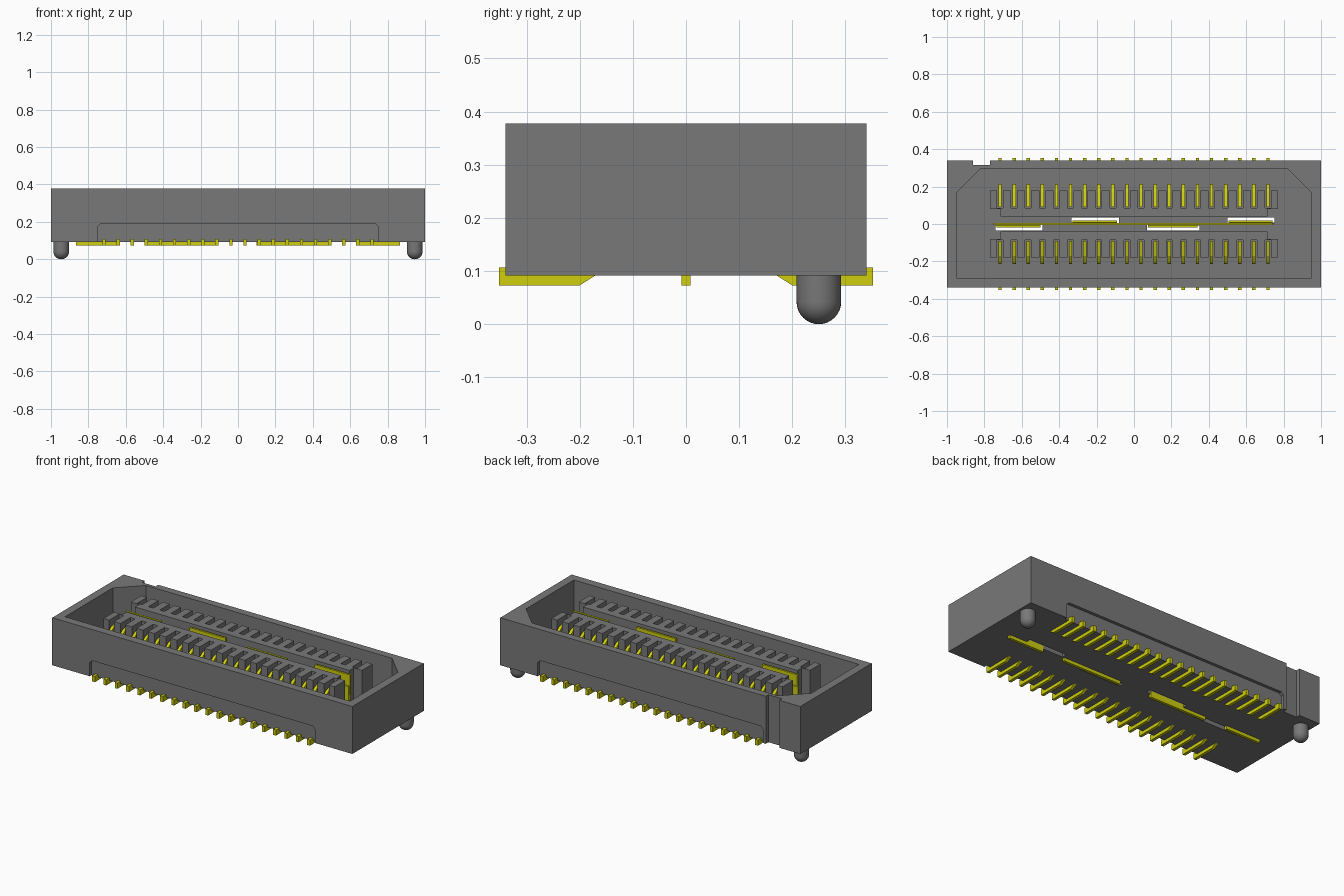
import bpy, bmesh, math
from mathutils import Vector

cube = bpy.data.objects.get("Cube")
if cube:
    bpy.data.objects.remove(cube, do_unlink=True)


def material(name, rgb):
    m = bpy.data.materials.new(name)
    m.use_nodes = True
    m.diffuse_color = (*rgb, 1)
    m.node_tree.nodes["Principled BSDF"].inputs["Base Color"].default_value = (*rgb, 1)
    return m


GREY = material("dark grey plastic", (0.19, 0.19, 0.19))
GOLD = material("yellow gold", (0.62, 0.62, 0.004))


def add_prism(bm, pts, axis, lo, hi):
    """Extrude a 2D outline along x (pts are y,z), y (x,z) or z (x,y)."""
    place = {"x": lambda a, b, d: (d, a, b),
             "y": lambda a, b, d: (a, d, b),
             "z": lambda a, b, d: (a, b, d)}[axis]
    face = bm.faces.new([bm.verts.new(place(a, b, lo)) for a, b in pts])
    new = bmesh.ops.extrude_face_region(bm, geom=[face])["geom"]
    shift = Vector(place(0, 0, hi - lo))
    bmesh.ops.translate(bm, vec=shift, verts=[v for v in new if isinstance(v, bmesh.types.BMVert)])


def rect(a0, a1, b0, b1):
    return [(a0, b0), (a1, b0), (a1, b1), (a0, b1)]


def finish(name, bm, mat):
    bmesh.ops.recalc_face_normals(bm, faces=bm.faces)
    me = bpy.data.meshes.new(name)
    bm.to_mesh(me)
    bm.free()
    me.materials.append(mat)
    ob = bpy.data.objects.new(name, me)
    bpy.context.collection.objects.link(ob)
    return ob


def prism(name, pts, axis, lo, hi, mat):
    bm = bmesh.new()
    add_prism(bm, pts, axis, lo, hi)
    return finish(name, bm, mat)


def cut(target, pts, axis, lo, hi):
    cutter = prism("cutter", pts, axis, lo, hi, GREY)
    cutter.hide_render = True
    mod = target.modifiers.new("cut", "BOOLEAN")
    mod.operation, mod.solver, mod.object = "DIFFERENCE", "EXACT", cutter
    bpy.context.view_layer.objects.active = target
    bpy.ops.object.modifier_apply(modifier=mod.name)
    bpy.data.objects.remove(cutter, do_unlink=True)


BASE, TOP, FLOOR = 0.092, 0.378, 0.15
PITCH = 0.0754
PIN_X = [(i - 9.5) * PITCH for i in range(20)]
# Ground contacts: x start, x end, side of the centre line
CONTACTS = [(-0.74, -0.50, -1), (-0.335, -0.09, 1), (0.07, 0.34, -1), (0.50, 0.74, 1)]

# Housing with chamfered cavity, key notch, side recesses and floor openings
housing = prism("housing", rect(-1, 1, -0.34, 0.34), "z", BASE, TOP, GREY)
cut(housing, [(-0.95, -0.29), (0.95, -0.29), (0.95, 0.165), (0.82, 0.295),
              (-0.82, 0.295), (-0.95, 0.165)], "z", FLOOR, 0.5)
cut(housing, rect(-0.86, -0.77, 0.315, 0.4), "z", 0, 0.5)
recess = [(-0.75, 0.05), (0.75, 0.05), (0.75, 0.175), (0.735, 0.19), (-0.735, 0.19), (-0.75, 0.175)]
for lo, hi in ((-0.4, -0.322), (0.322, 0.4)):
    cut(housing, recess, "y", lo, hi)
for x0, x1, s in CONTACTS:
    cut(housing, rect(x0, x1 + 0.01, *sorted((s * 0.006, s * 0.036))), "z", 0, 0.3)

# Slotted contact combs, mirrored front and back
for name, s in (("front_comb", -1), ("back_comb", 1)):
    outline = [(0.77, 0.18), (0.77, 0.08), (0.715, 0.08), (0.715, 0.04),
               (-0.715, 0.04), (-0.715, 0.08), (-0.77, 0.08), (-0.77, 0.18)]
    for x in PIN_X:
        outline += [(x - 0.016, 0.18), (x - 0.016, 0.086), (x + 0.016, 0.086), (x + 0.016, 0.18)]
    prism(name, [(x, s * y) for x, y in outline], "z", FLOOR - 0.01, TOP - 0.004, GREY)

# Signal pins: flat solder tail below, curved spring above
tail = [(0.352, 0.073), (0.352, 0.107), (0.17, 0.107), (0.17, 0.092), (0.20, 0.073)]
spring = [(0.155, 0.14), (0.175, 0.14), (0.208, 0.25), (0.215, 0.285), (0.205, 0.31), (0.17, 0.335),
          (0.09, 0.355), (0.09, 0.34), (0.16, 0.318), (0.188, 0.298), (0.195, 0.28), (0.188, 0.25)]
for name, s in (("front_pins", -1), ("back_pins", 1)):
    bm = bmesh.new()
    for x in PIN_X:
        for shape in (tail, spring):
            add_prism(bm, [(s * y, z) for y, z in shape], "x", x - 0.009, x + 0.009)
    finish(name, bm, GOLD)

# Central ground blade, its raised contacts and its solder feet
prism("ground_blade", rect(-0.75, 0.74, -0.006, 0.006), "z", 0.10, 0.30, GOLD)
bm = bmesh.new()
for x0, x1, s in CONTACTS:
    bulge = [(0, 0.18), (0.02, 0.24), (0.02, 0.365), (0.008, 0.365), (0.008, 0.25), (0, 0.22)]
    add_prism(bm, [(s * y, z) for y, z in bulge], "x", x0 + 0.005, x1)
finish("ground_contacts", bm, GOLD)
bm = bmesh.new()
for x0, x1 in ((-0.865, -0.635), (-0.49, -0.11), (0.10, 0.49), (0.635, 0.865)):
    add_prism(bm, rect(x0, x1, -0.008, 0.008), "z", 0.073, 0.11)
finish("ground_feet", bm, GOLD)

# Round-ended locating pegs
R, STEPS = 0.042, 8
for name, x in (("right_peg", -0.945), ("left_peg", 0.945)):
    bm = bmesh.new()
    path = [(R * math.sin(a), R - R * math.cos(a))
            for a in (math.pi / 2 * i / STEPS for i in range(STEPS + 1))] + [(R, 0.1), (0, 0.1)]
    verts = [bm.verts.new((r, 0, z)) for r, z in path]
    edges = [bm.edges.new(p) for p in zip(verts, verts[1:])]
    bmesh.ops.spin(bm, geom=verts + edges, cent=(0, 0, 0), axis=(0, 0, 1),
                   angle=math.tau, steps=32, use_duplicate=False)
    bmesh.ops.remove_doubles(bm, verts=bm.verts, dist=1e-5)
    peg = finish(name, bm, GREY)
    peg.location = (x, 0.25, 0)
    bpy.ops.object.select_all(action="DESELECT")
    peg.select_set(True)
    bpy.context.view_layer.objects.active = peg
    bpy.ops.object.shade_smooth_by_angle(angle=math.radians(35))
